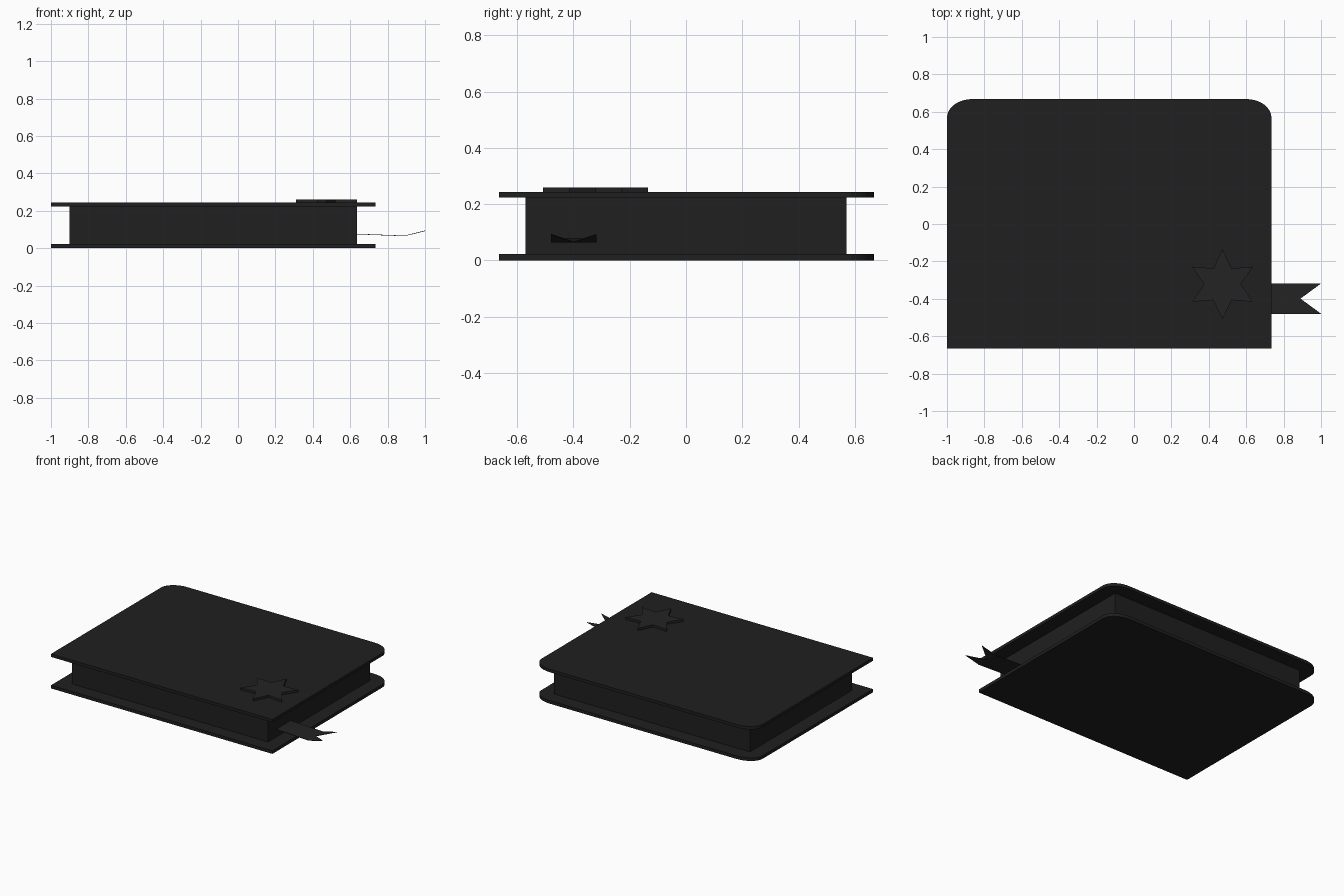
import bpy, math

if "Cube" in bpy.data.objects:
    bpy.data.objects.remove(bpy.data.objects["Cube"])

def material(name, v):
    m = bpy.data.materials.new(name)
    m.diffuse_color = (v, v, v, 1)
    m.use_nodes = True
    m.node_tree.nodes["Principled BSDF"].inputs["Base Color"].default_value = m.diffuse_color
    return m

dark = material("dark_leather", 0.014)
trim = material("dark_trim", 0.017)

def add_mesh(name, verts, faces, mat):
    me = bpy.data.meshes.new(name)
    me.from_pydata(verts, [], faces)
    me.materials.append(mat)
    ob = bpy.data.objects.new(name, me)
    bpy.context.collection.objects.link(ob)
    return ob

def prism(name, outline, z0, z1, mat):
    """Extrude a counter-clockwise xy outline from z0 to z1."""
    n = len(outline)
    verts = [(x, y, z) for z in (z0, z1) for x, y in outline]
    faces = [tuple(reversed(range(n))), tuple(range(n, 2 * n))]
    faces += [(i, (i + 1) % n, n + (i + 1) % n, n + i) for i in range(n)]
    return add_mesh(name, verts, faces, mat)

# Covers: square front corners, rounded back corners
L, R, F, B = -1.0, 0.735, -0.665, 0.668
RX, RY, SEG = 0.135, 0.1, 8
cover = [(L, F), (R, F)]
for cx, start in ((R - RX, 0), (L + RX, 90)):
    for i in range(SEG + 1):
        a = math.radians(start + 90 * i / SEG)
        cover.append((cx + RX * math.cos(a), B - RY + RY * math.sin(a)))
prism("bottom_cover", cover, 0, 0.022, dark)
prism("top_cover", cover, 0.223, 0.244, dark)

# Page block
prism("pages", [(-0.9, -0.57), (0.635, -0.57), (0.635, 0.57), (-0.9, 0.57)],
      0.022, 0.223, dark)

# Six-pointed star on the cover
star = []
for i in range(12):
    r = 0.187 if i % 2 == 0 else 0.098
    a = math.radians(90 + 30 * i)
    star.append((0.473 + r * math.cos(a), -0.322 + r * math.sin(a)))
prism("star", star, 0.243, 0.26, trim)

# Swallow-tailed ribbon bookmark
profile = [(0.63, 0.076), (0.89, 0.066), (1.0, 0.093)]
y0, y1 = -0.48, -0.318
ym = (y0 + y1) / 2
verts = [(x, y, z) for y in (y0, y1) for x, z in profile]
verts += [(0.63, ym, 0.076), (0.89, ym, 0.066)]
ribbon = add_mesh("ribbon", verts,
                  [(0, 1, 7, 6), (6, 7, 4, 3), (1, 2, 7), (7, 5, 4)], trim)
mod = ribbon.modifiers.new("thickness", 'SOLIDIFY')
mod.thickness = 0.003
mod.offset = 0
